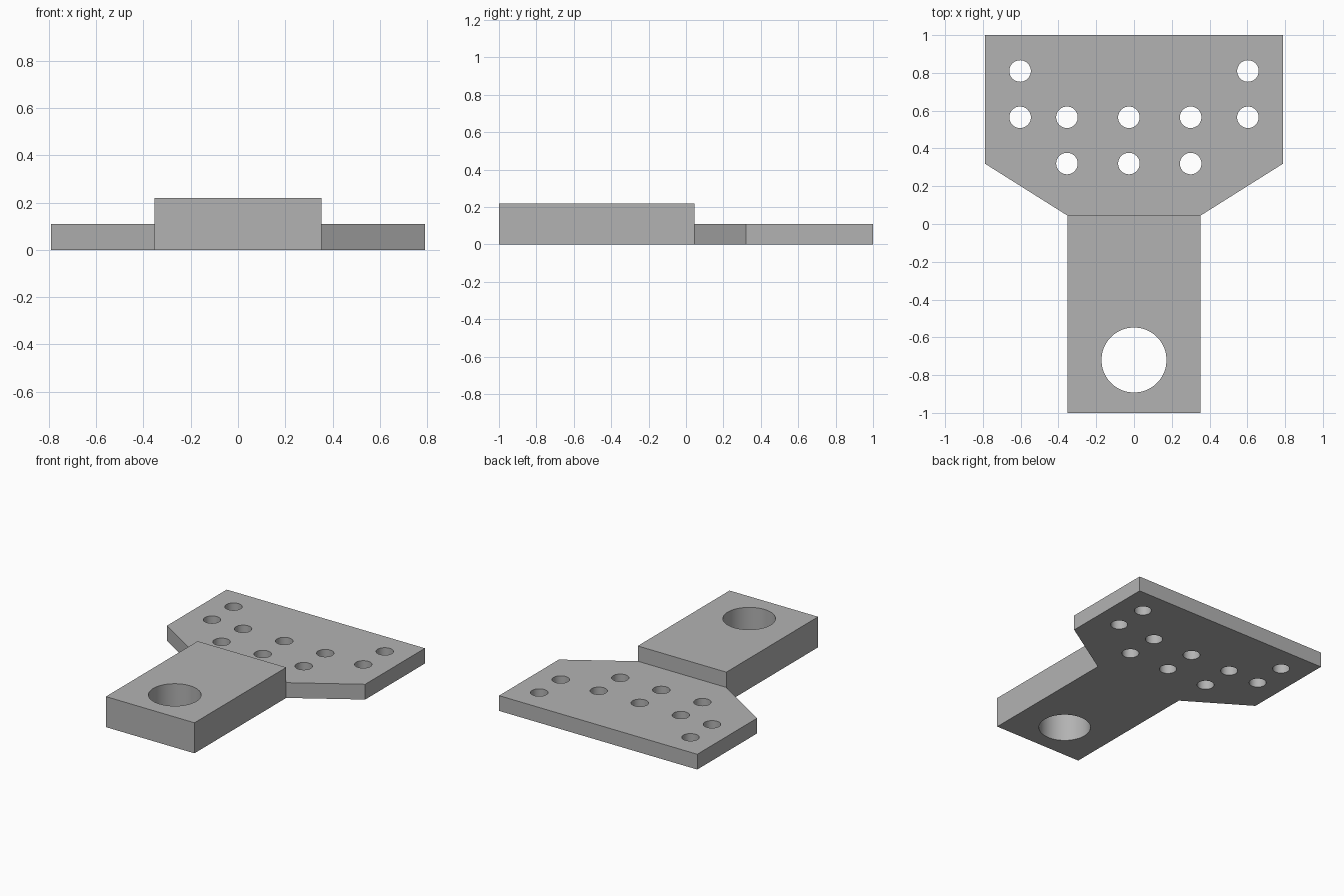
import bpy
import bmesh
import math
from mathutils import Matrix

cube = bpy.data.objects.get("Cube")
if cube:
    bpy.data.objects.remove(cube, do_unlink=True)

PLATE_H, BLOCK_H = 0.11, 0.22
HALF_NECK, HALF_PLATE = 0.353, 0.79
STEP_Y, SHOULDER_Y = 0.045, 0.32

steel = bpy.data.materials.new("plain grey")
steel.use_nodes = True
grey = (0.45, 0.45, 0.45, 1)
steel.diffuse_color = grey
steel.node_tree.nodes["Principled BSDF"].inputs["Base Color"].default_value = grey


def add_object(name, bm):
    bmesh.ops.recalc_face_normals(bm, faces=bm.faces)
    mesh = bpy.data.meshes.new(name)
    bm.to_mesh(mesh)
    bm.free()
    mesh.materials.append(steel)
    obj = bpy.data.objects.new(name, mesh)
    bpy.context.collection.objects.link(obj)
    return obj


def add_cylinder(bm, x, y, radius, sides):
    bmesh.ops.create_cone(bm, cap_ends=True, segments=sides, radius1=radius,
                          radius2=radius, depth=1, matrix=Matrix.Translation((x, y, 0)))


def cut(target, cutter):
    cutter.hide_render = True
    mod = target.modifiers.new(cutter.name, "BOOLEAN")
    mod.operation = "DIFFERENCE"
    mod.solver = "EXACT"
    mod.object = cutter
    bpy.context.view_layer.objects.active = target
    bpy.ops.object.modifier_apply(modifier=mod.name)
    bpy.data.objects.remove(cutter, do_unlink=True)


# Bracket body: symmetric outline raised to the full block height
half = [(HALF_NECK, -1), (HALF_NECK, STEP_Y), (HALF_PLATE, SHOULDER_Y), (HALF_PLATE, 1)]
outline = half + [(-x, y) for x, y in reversed(half)]
bm = bmesh.new()
base = bm.faces.new([bm.verts.new((x, y, 0)) for x, y in outline])
raised = bmesh.ops.extrude_face_region(bm, geom=[base], use_keep_orig=True)["geom"]
bmesh.ops.translate(bm, vec=(0, 0, BLOCK_H),
                    verts=[v for v in raised if isinstance(v, bmesh.types.BMVert)])
bracket = add_object("mounting_bracket", bm)

# Step down to the thinner plate at the back
bm = bmesh.new()
bmesh.ops.create_cube(bm, size=2, matrix=Matrix.Translation((0, STEP_Y + 1, PLATE_H + 1)))
cut(bracket, add_object("step_cutter", bm))

# Large pivot hole and the rows of bolt holes
rows = {0.81: (-0.603, 0.603),
        0.565: (-0.603, -0.355, -0.027, 0.3, 0.603),
        0.32: (-0.355, -0.027, 0.3)}
bm = bmesh.new()
add_cylinder(bm, 0, -0.72, 0.172, 64)
for y, xs in rows.items():
    for x in xs:
        add_cylinder(bm, x, y, 0.057, 48)
cut(bracket, add_object("hole_cutter", bm))

# Smooth hole walls, sharp rims
bpy.ops.object.select_all(action="DESELECT")
bracket.select_set(True)
bpy.context.view_layer.objects.active = bracket
bpy.ops.object.shade_smooth_by_angle(angle=math.radians(30))
